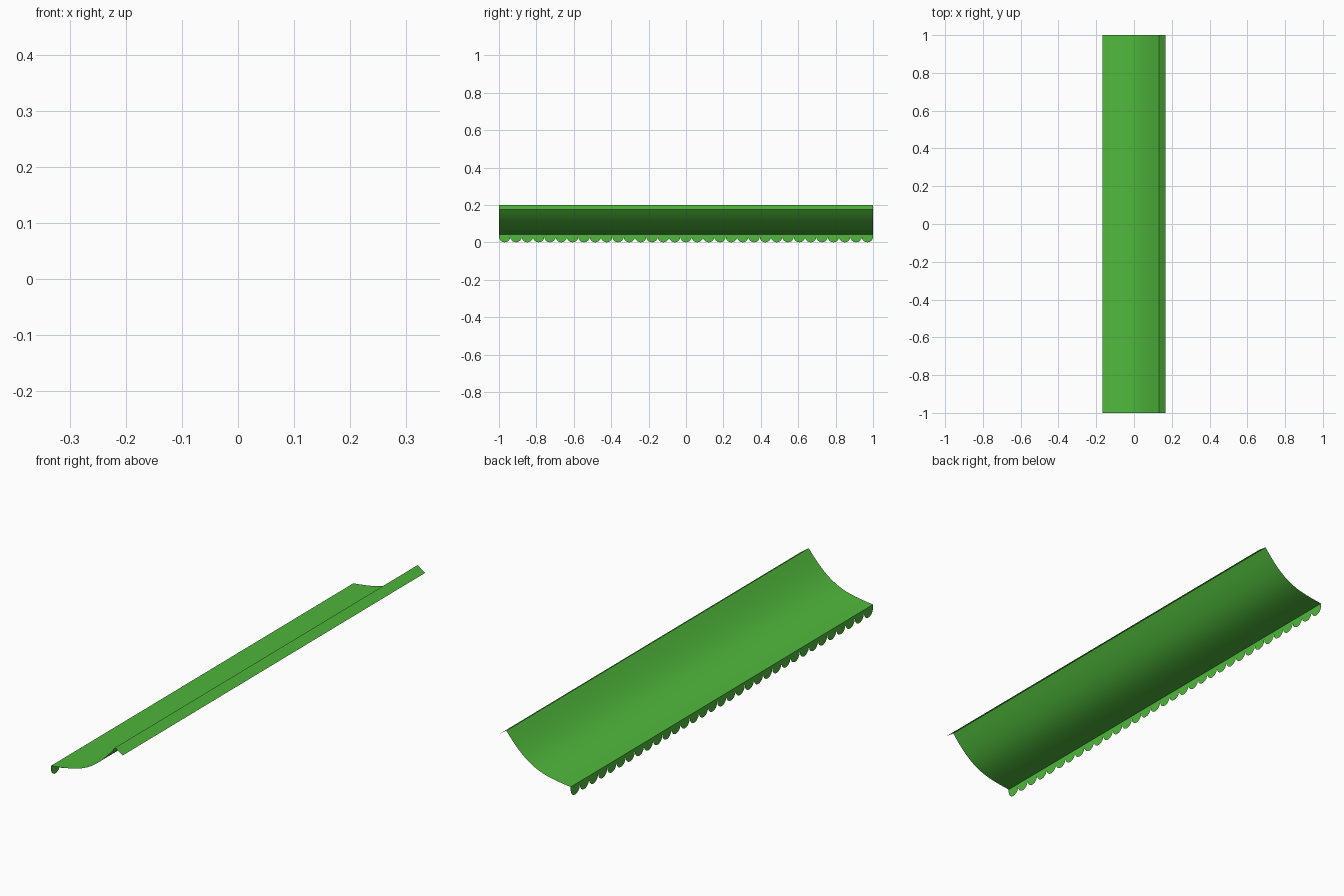
import bpy, bmesh, math
from mathutils import Vector
from mathutils.geometry import interpolate_bezier

if "Cube" in bpy.data.objects:
    bpy.data.objects.remove(bpy.data.objects["Cube"])

LENGTH = 2.0
SCALLOPS = 33

green = bpy.data.materials.new("green_canvas")
green.diffuse_color = (0.08, 0.48, 0.045, 1)
green.use_nodes = True
green.node_tree.nodes["Principled BSDF"].inputs["Base Color"].default_value = green.diffuse_color


def make_object(name, bm):
    mesh = bpy.data.meshes.new(name)
    bm.to_mesh(mesh)
    bm.free()
    mesh.materials.append(green)
    obj = bpy.data.objects.new(name, mesh)
    bpy.context.collection.objects.link(obj)
    return obj


def extrude_profile(name, points):
    """Open sheet from (x, z) points, run along the full length in y."""
    bm = bmesh.new()
    rows = [[bm.verts.new((x, y, z)) for x, z in points]
            for y in (-LENGTH / 2, LENGTH / 2)]
    for i in range(len(points) - 1):
        bm.faces.new((rows[0][i], rows[0][i + 1], rows[1][i + 1], rows[1][i]))
    return make_object(name, bm)


# Curved canopy sheet
curve = interpolate_bezier(Vector((-0.166, 0.043, 0)), Vector((-0.025, 0.0584, 0)),
                           Vector((0.032, 0.074, 0)), Vector((0.132, 0.199, 0)), 20)
canopy = extrude_profile("canopy", [(p.x, p.y) for p in curve])

# Flat lip folded down behind the ridge
extrude_profile("ridge_lip", [(0.132, 0.199), (0.166, 0.175)])

# Scalloped valance hanging from the low edge
bm = bmesh.new()
width = LENGTH / SCALLOPS
r = width / 2
for i in range(SCALLOPS):
    yc = -LENGTH / 2 + width * (i + 0.5)
    outline = [(yc + r, 0.043), (yc - r, 0.043)]
    outline += [(yc - r * math.cos(a), r - r * math.sin(a))
                for a in (math.pi * k / 12 for k in range(13))]
    bm.faces.new([bm.verts.new((-0.166, y, z)) for y, z in outline])
bmesh.ops.remove_doubles(bm, verts=bm.verts, dist=1e-5)
make_object("scalloped_valance", bm)

# Smooth the canopy curve
bpy.ops.object.select_all(action='DESELECT')
canopy.select_set(True)
bpy.context.view_layer.objects.active = canopy
bpy.ops.object.shade_smooth_by_angle(angle=math.radians(30))
